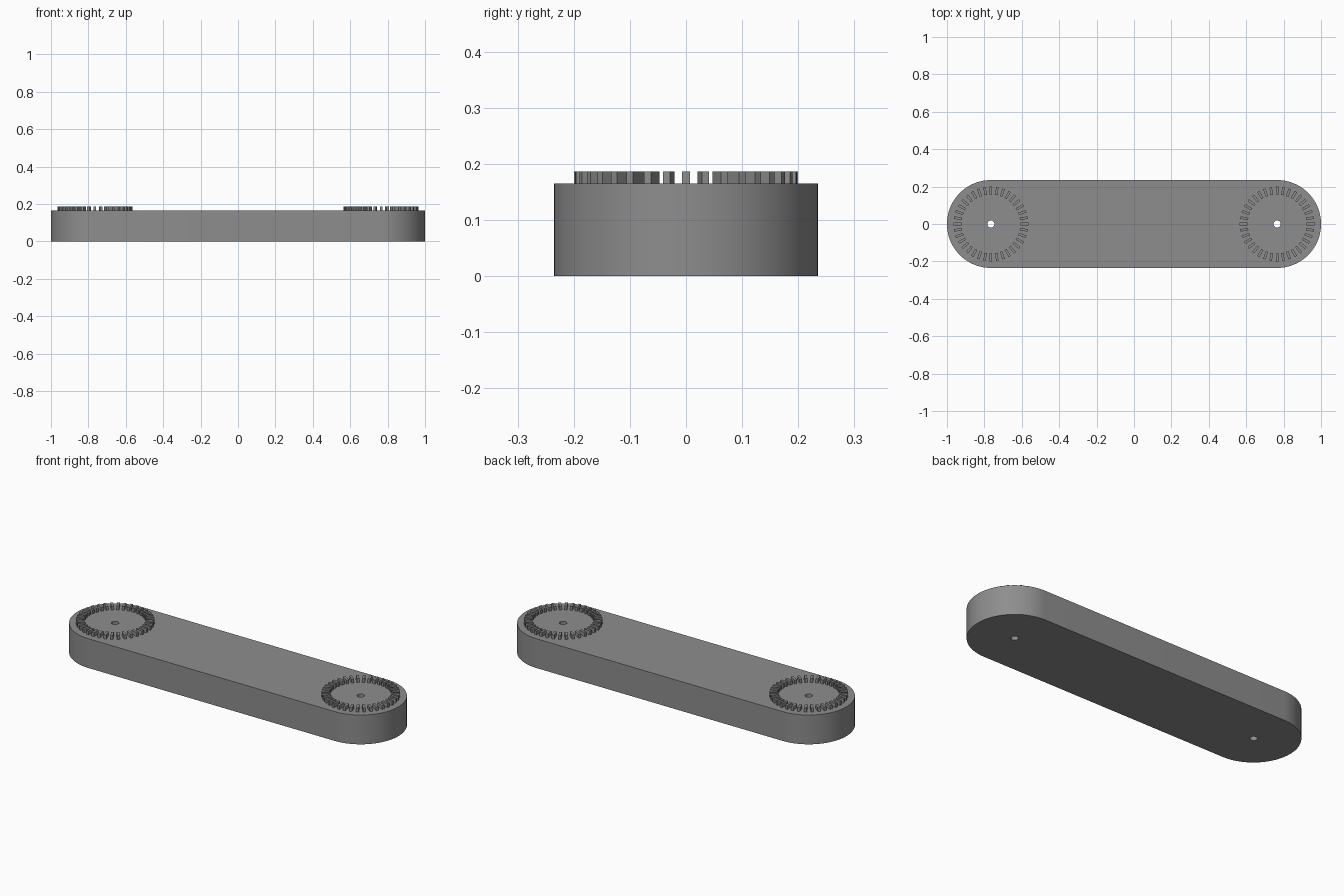
import bpy, bmesh, math
from mathutils import Matrix

if "Cube" in bpy.data.objects:
    bpy.data.objects.remove(bpy.data.objects["Cube"])

CX, R, H = 0.765, 0.235, 0.165          # end centre, end radius, slab height
HOLE_R = 0.019
TEETH, T_IN, T_OUT, T_W, T_TOP = 36, 0.157, 0.2, 0.0135, 0.187

grey = bpy.data.materials.new("mid grey")
grey.diffuse_color = (0.27, 0.27, 0.27, 1)
grey.use_nodes = True
grey.node_tree.nodes["Principled BSDF"].inputs["Base Color"].default_value = grey.diffuse_color


def finish(bm, name):
    bmesh.ops.recalc_face_normals(bm, faces=bm.faces)
    mesh = bpy.data.meshes.new(name)
    bm.to_mesh(mesh)
    bm.free()
    mesh.materials.append(grey)
    ob = bpy.data.objects.new(name, mesh)
    bpy.context.collection.objects.link(ob)
    return ob


# Round-ended slab
N = 48
outline = []
for side in (1, -1):
    for i in range(N + 1):
        a = math.pi * (i / N - 0.5) + (0 if side > 0 else math.pi)
        outline.append((side * CX + R * math.cos(a), R * math.sin(a), 0))
bm = bmesh.new()
base = bm.faces.new([bm.verts.new(p) for p in outline])
top = bmesh.ops.extrude_face_region(bm, geom=[base])["geom"]
bmesh.ops.translate(bm, vec=(0, 0, H), verts=[v for v in top if isinstance(v, bmesh.types.BMVert)])
arm = finish(bm, "arm")

# Pivot holes through both ends
bm = bmesh.new()
for side in (1, -1):
    bmesh.ops.create_cone(bm, cap_ends=True, segments=32, radius1=HOLE_R, radius2=HOLE_R,
                          depth=1, matrix=Matrix.Translation((side * CX, 0, 0)))
cutter = finish(bm, "hole_cutter")
cutter.hide_render = True
mod = arm.modifiers.new("holes", 'BOOLEAN')
mod.operation, mod.solver, mod.object = 'DIFFERENCE', 'EXACT', cutter
bpy.context.view_layer.objects.active = arm
arm.select_set(True)
bpy.ops.object.modifier_apply(modifier=mod.name)
bpy.data.objects.remove(cutter)
bpy.ops.object.shade_smooth_by_angle(angle=math.radians(30))

# Ring of radial locking teeth on each end
for side, name in ((-1, "left_teeth"), (1, "right_teeth")):
    bm = bmesh.new()
    for i in range(TEETH):
        m = (Matrix.Translation((side * CX, 0, (H + T_TOP) / 2))
             @ Matrix.Rotation(math.tau * i / TEETH, 4, 'Z')
             @ Matrix.Translation(((T_IN + T_OUT) / 2, 0, 0))
             @ Matrix.Diagonal((T_OUT - T_IN, T_W, T_TOP - H, 1)))
        bmesh.ops.create_cube(bm, size=1, matrix=m)
    finish(bm, name)
